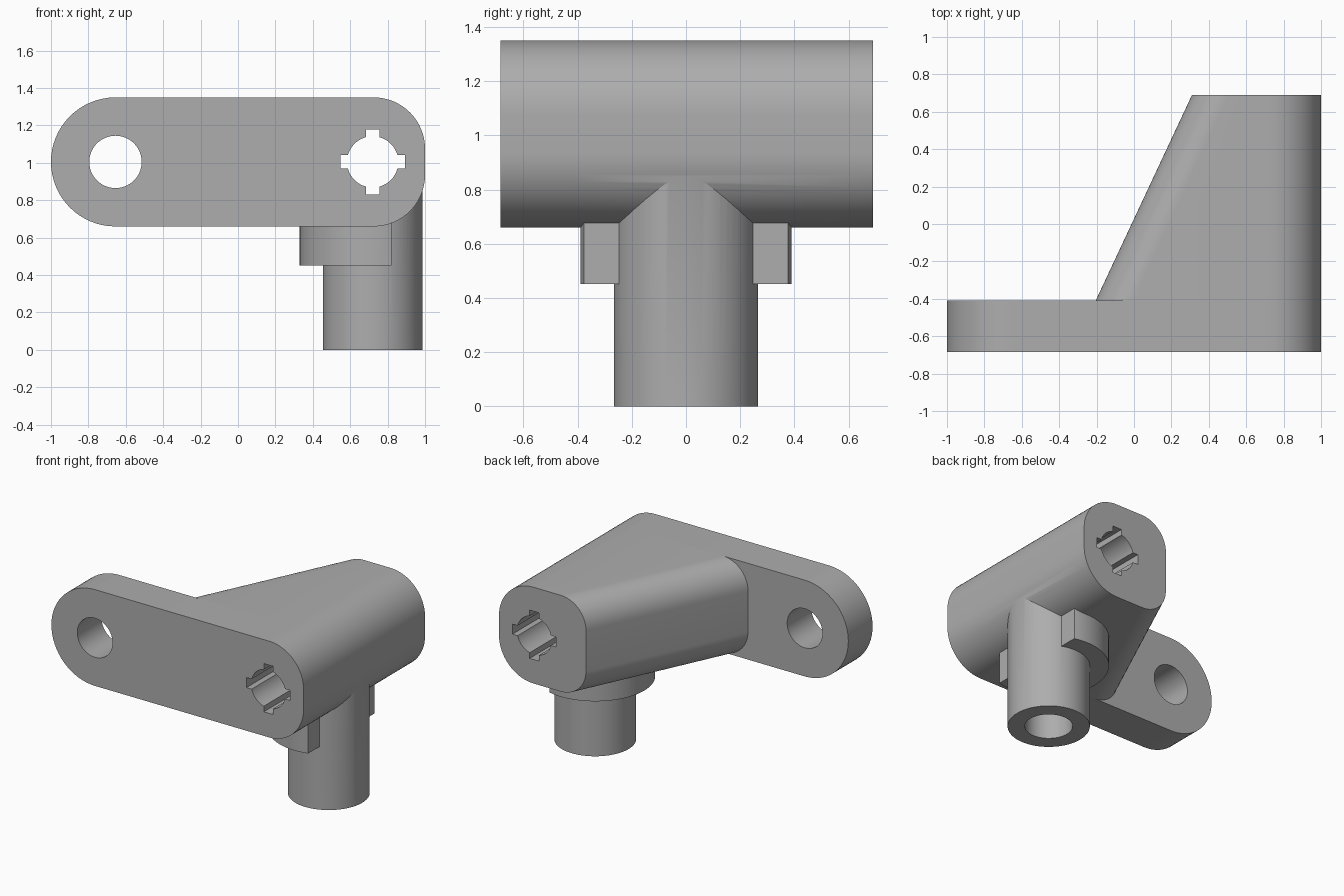
import bpy
from math import sin, cos, asin, pi, radians

old = bpy.data.objects.get("Cube")
if old:
    bpy.data.objects.remove(old, do_unlink=True)

grey = bpy.data.materials.new("light grey plastic")
grey.use_nodes = True
COLOUR = (0.42, 0.42, 0.42, 1)
grey.diffuse_color = COLOUR
grey.node_tree.nodes["Principled BSDF"].inputs["Base Color"].default_value = COLOUR

MID = 1.005      # height of the arm and hub axis
HALF = 0.345     # half height of arm and hub
HUB_X = 0.72     # axis shared by hub bore and post


def arc(cx, cy, r, start, end, steps=16):
    angles = [radians(start + (end - start) * i / steps) for i in range(steps + 1)]
    return [(cx + r * cos(a), cy + r * sin(a)) for a in angles]


def rounded(left, right, r_left, r_right):
    """Outline of the standard height with different corner radii left and right."""
    pts = []
    for cx, r, sign, start in ((right - r_right, r_right, -1, -90), (right - r_right, r_right, 1, 0),
                               (left + r_left, r_left, 1, 90), (left + r_left, r_left, -1, 180)):
        for p in arc(cx, MID + sign * (HALF - r), r, start, start + 90):
            if not pts or abs(p[0] - pts[-1][0]) + abs(p[1] - pts[-1][1]) > 1e-5:
                pts.append(p)
    return pts


def loft(name, a, b, lo, hi, axis):
    """Solid between outline a at lo and outline b at hi, along y or z."""
    def put(p, d):
        return (p[0], d, p[1]) if axis == "y" else (p[0], p[1], d)
    n = len(a)
    verts = [put(p, lo) for p in a] + [put(p, hi) for p in b]
    faces = [(i, (i + 1) % n, n + (i + 1) % n, n + i) for i in range(n)]
    faces += [tuple(reversed(range(n))), tuple(range(n, 2 * n))]
    if axis == "y":
        faces = [f[::-1] for f in faces]
    mesh = bpy.data.meshes.new(name)
    mesh.from_pydata(verts, [], faces)
    mesh.materials.append(grey)
    obj = bpy.data.objects.new(name, mesh)
    bpy.context.collection.objects.link(obj)
    return obj


def prism(name, outline, lo, hi, axis):
    return loft(name, outline, outline, lo, hi, axis)


def circle(cx, cy, r):
    return arc(cx, cy, r, 0, 360, 64)[:-1]


def combine(obj, tool, operation):
    mod = obj.modifiers.new("combine", "BOOLEAN")
    mod.operation, mod.solver, mod.object = operation, "EXACT", tool
    bpy.context.view_layer.objects.active = obj
    bpy.ops.object.modifier_apply(modifier=mod.name)


# Flat arm, and hub that tapers towards the back
arm = prism("arm", rounded(-1, 1, HALF, 0.275), -0.685, -0.41, "y")
hub = loft("hub_with_post", rounded(-0.205, 1, 0.2, 0.275), rounded(0.31, 1, 0.2, 0.275),
           -0.41, 0.69, "y")

# Hollow post and the partial collar around its top
post = prism("post", circle(HUB_X, 0, 0.266), 0, 0.9, "z")
open_angle = math_angle = 180 / pi * (pi / 2 - asin(0.1 / 0.39))
collar = prism("collar", arc(HUB_X, 0, 0.39, open_angle, 360 - open_angle, 48), 0.452, 0.72, "z")

# Cutters: pivot hole, notched axle bore, post bore
pivot = prism("pivot_cutter", circle(-0.655, MID, 0.14), -1, 0, "y")
notch, bore_r, reach = 0.036, 0.137, 0.173
edge = asin(notch / bore_r) * 180 / pi
quarter = [(reach, -notch), (reach, notch)] + arc(0, 0, bore_r, edge, 90 - edge, 12)
cross = []
for k in range(4):
    c, s = cos(k * pi / 2), sin(k * pi / 2)
    # The arc ends where the next notch begins
    cross += [(HUB_X + c * x - s * y, MID + s * x + c * y) for x, y in quarter]
axle = prism("axle_cutter", cross, -1, 1, "y")
bore = prism("post_cutter", circle(HUB_X, 0, 0.155), -0.1, 0.66, "z")

for part in (post, collar):
    combine(hub, part, "UNION")
combine(hub, axle, "DIFFERENCE")
combine(hub, bore, "DIFFERENCE")
combine(arm, axle, "DIFFERENCE")
combine(arm, pivot, "DIFFERENCE")
for helper in (post, collar, pivot, axle, bore):
    bpy.data.objects.remove(helper, do_unlink=True)

# Smooth curved walls, crisp edges
for obj in (arm, hub):
    bpy.ops.object.select_all(action="DESELECT")
    obj.select_set(True)
    bpy.context.view_layer.objects.active = obj
    bpy.ops.object.shade_smooth_by_angle(angle=radians(25))
